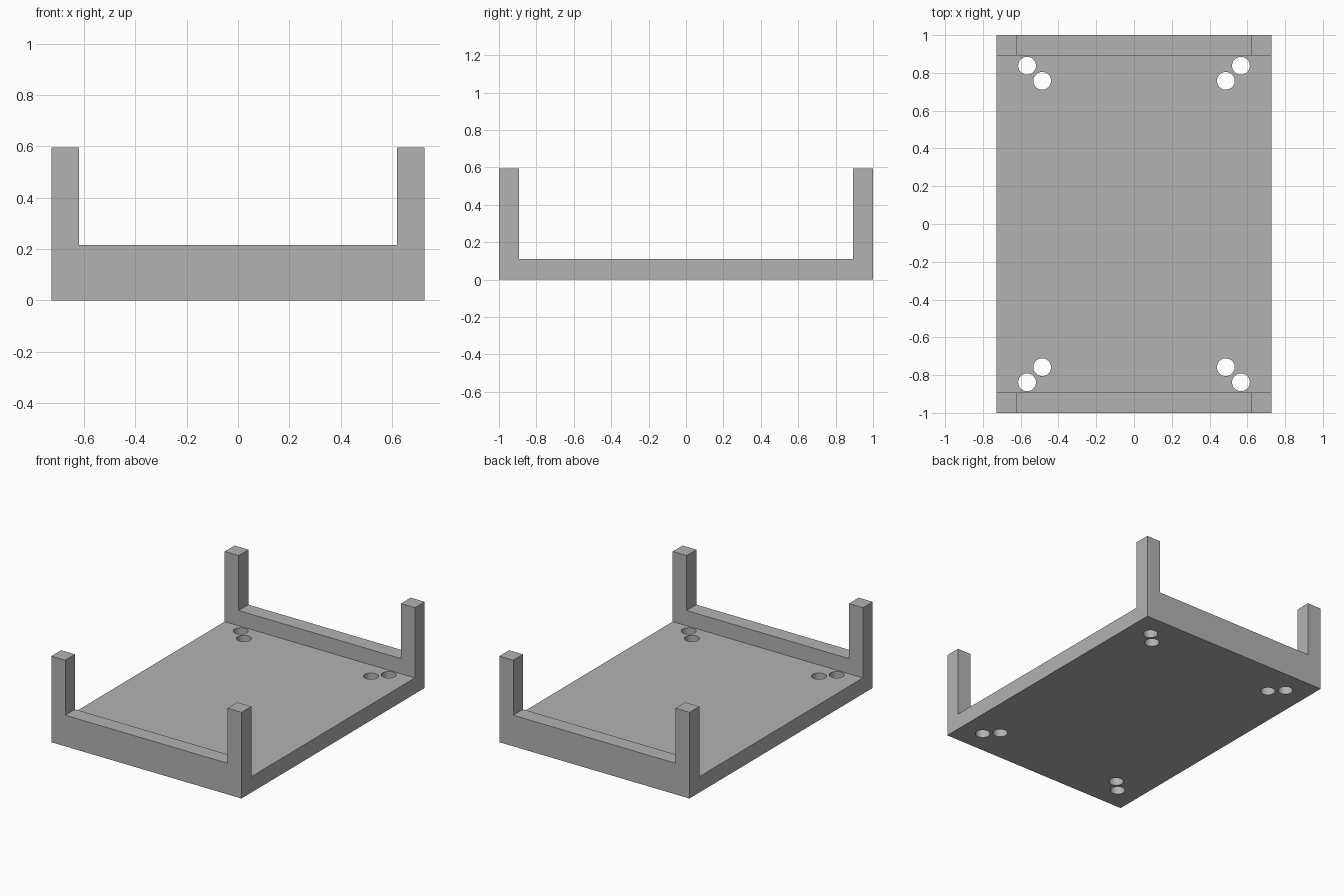
import bpy
import bmesh
from mathutils import Matrix

# Overall sizes
HALF_X, HALF_Y, HEIGHT = 0.727, 1.0, 0.595
FLOOR, RAIL, THICK = 0.11, 0.215, 0.107
HOLE_RADIUS = 0.047
HOLES = [(0.566, 0.838), (0.486, 0.758)]

cube = bpy.data.objects.get("Cube")
if cube:
    bpy.data.objects.remove(cube, do_unlink=True)

grey = bpy.data.materials.new("mid_grey")
grey.use_nodes = True
colour = (0.45, 0.45, 0.45, 1)
grey.diffuse_color = colour
grey.node_tree.nodes["Principled BSDF"].inputs["Base Color"].default_value = colour


def make_object(name, bm):
    bmesh.ops.recalc_face_normals(bm, faces=bm.faces)
    mesh = bpy.data.meshes.new(name)
    bm.to_mesh(mesh)
    bm.free()
    mesh.materials.append(grey)
    obj = bpy.data.objects.new(name, mesh)
    bpy.context.collection.objects.link(obj)
    return obj


def cut(target, cutter):
    mod = target.modifiers.new(cutter.name, 'BOOLEAN')
    mod.operation = 'DIFFERENCE'
    mod.solver = 'EXACT'
    mod.object = cutter
    cutter.hide_render = True
    bpy.context.view_layer.objects.active = target
    bpy.ops.object.modifier_apply(modifier=mod.name)
    bpy.data.objects.remove(cutter, do_unlink=True)


# Tray body: U-shaped side profile extruded across the width
inner = HALF_Y - THICK
half = [(HALF_Y, 0), (HALF_Y, HEIGHT), (inner, HEIGHT), (inner, FLOOR)]
profile = half + [(-y, z) for y, z in reversed(half)]
bm = bmesh.new()
face = bm.faces.new([bm.verts.new((-HALF_X, y, z)) for y, z in profile])
side = bmesh.ops.extrude_face_region(bm, geom=[face])["geom"]
bmesh.ops.translate(bm, vec=(2 * HALF_X, 0, 0),
                    verts=[v for v in side if isinstance(v, bmesh.types.BMVert)])
tray = make_object("tray_with_corner_posts", bm)

# Opening between the corner posts, leaving a low rail at each end
bm = bmesh.new()
bmesh.ops.create_cube(bm, size=1, matrix=Matrix.Translation((0, 0, RAIL + 0.5))
                      @ Matrix.Diagonal((2 * (HALF_X - THICK), 3, 1, 1)))
cut(tray, make_object("post_gap_cutter", bm))

# Pair of round holes near each corner
bm = bmesh.new()
for sx in (-1, 1):
    for sy in (-1, 1):
        for x, y in HOLES:
            bmesh.ops.create_cone(bm, cap_ends=True, segments=48, depth=1,
                                  radius1=HOLE_RADIUS, radius2=HOLE_RADIUS,
                                  matrix=Matrix.Translation((sx * x, sy * y, 0)))
cut(tray, make_object("hole_cutter", bm))

# Smooth hole walls, crisp edges elsewhere
bpy.ops.object.select_all(action='DESELECT')
tray.select_set(True)
bpy.context.view_layer.objects.active = tray
bpy.ops.object.shade_smooth_by_angle()
